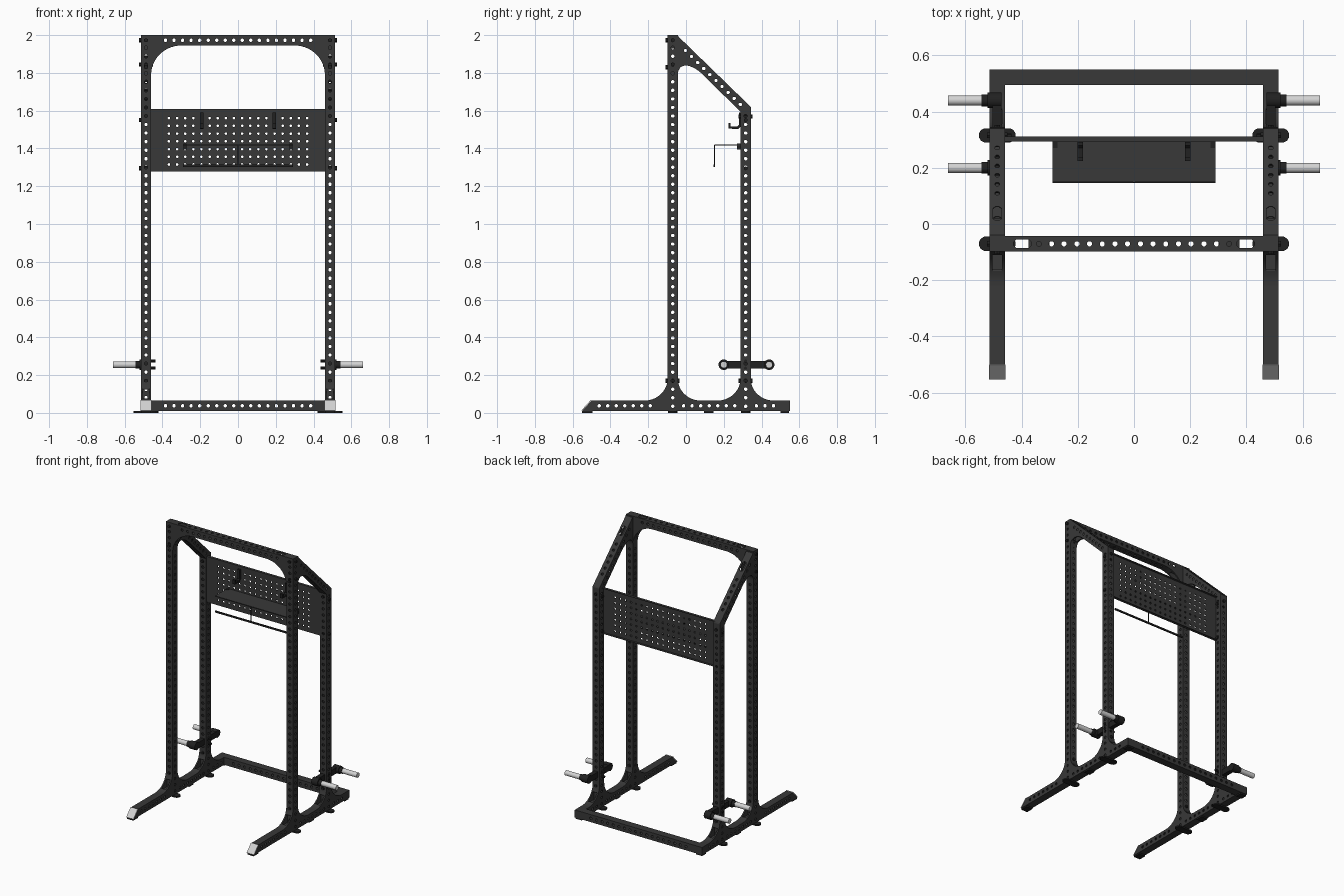
import bpy, bmesh, math
from mathutils import Vector as V
from mathutils.geometry import delaunay_2d_cdt

if "Cube" in bpy.data.objects:
    bpy.data.objects.remove(bpy.data.objects["Cube"])

X, Y, Z = V((1, 0, 0)), V((0, 1, 0)), V((0, 0, 1))
W, T, PITCH, R = 0.055, 0.004, 0.0452, 0.0095   # tube width, wall, hole pitch, hole radius
PX = 0.487                                       # post centre line


def material(name, value):
    m = bpy.data.materials.new(name)
    m.use_nodes = True
    colour = (value, value, value, 1)
    m.diffuse_color = colour
    m.node_tree.nodes["Principled BSDF"].inputs["Base Color"].default_value = colour
    return m


FRAME = material("charcoal_steel", 0.04)
BLACK = material("black_fittings", 0.015)
LIGHT = material("light_grey", 0.65)


def finish(bm, name, mat, smooth=False):
    bmesh.ops.recalc_face_normals(bm, faces=bm.faces)
    me = bpy.data.meshes.new(name)
    bm.to_mesh(me)
    bm.free()
    me.materials.append(mat)
    ob = bpy.data.objects.new(name, me)
    bpy.context.collection.objects.link(ob)
    if smooth:
        bpy.ops.object.select_all(action='DESELECT')
        ob.select_set(True)
        bpy.context.view_layer.objects.active = ob
        bpy.ops.object.shade_smooth_by_angle()
    return ob


def ring(x, y, r, half=0.0, n=8):
    """Circle, or a slot when half > 0."""
    pts = []
    for k in range(n):
        a = (k + 0.5) * 2 * math.pi / n
        pts.append((x + math.copysign(half, math.cos(a)) + r * math.cos(a), y + r * math.sin(a)))
    return pts


def plate(bm, o, u, v, t, outline, holes=()):
    """Flat outline with convex holes, thickened by t along u x v."""
    w = u.cross(v).normalized() * t
    loops = [list(outline)] + list(holes)
    pts = [p for loop in loops for p in loop]
    owner = [i for i, loop in enumerate(loops) for _ in loop]
    lo = [bm.verts.new(o + u * x + v * y) for x, y in pts]
    hi = [bm.verts.new(p.co + w) for p in lo]
    edges, start = [], 0
    for loop in loops:
        n = len(loop)
        edges += [(start + i, start + (i + 1) % n) for i in range(n)]
        start += n
    faces = [list(range(len(pts)))]
    if holes:
        out = delaunay_2d_cdt([V(p) for p in pts], edges, [], 0, 1e-6)
        tris = [[out[3][i][0] for i in f] for f in out[2]]
        faces = [f for f in tris if owner[f[0]] == 0 or len({owner[i] for i in f}) > 1]
    for f in faces:
        bm.faces.new([lo[i] for i in f])
        bm.faces.new([hi[i] for i in reversed(f)])
    for a, b in edges:
        bm.faces.new((lo[a], lo[b], hi[b], hi[a]))


def rect(w, h):
    return [(0, 0), (w, 0), (w, h), (0, h)]


def beam(name, s0, s1, t1, t0, side=(), edge=()):
    """Hollow square tube; side = hole positions, edge = (position, half slot length, radius)."""
    s0, s1, t1, t0 = map(V, (s0, s1, t1, t0))
    u = (t0 - s0).normalized()
    v = (s1 - s0 - u * (s1 - s0).dot(u)).normalized()
    w = u.cross(v)
    quad = [((p - s0).dot(u), (p - s0).dot(v)) for p in (s0, t0, t1, s1)]
    h = quad[3][1]
    bm = bmesh.new()
    for k in (1, -1):
        plate(bm, s0 - w * W / 2 * k, u, v, T * k, quad, [ring(a, h / 2, R) for a in side])
    for a, b, k, shift in ((s0, t0, -1, 0), (s1, t1, 1, quad[3][0])):
        holes = [ring(p - shift, W / 2, r, half) for p, half, r in edge]
        plate(bm, a - w * W / 2, (b - a).normalized(), w, T * k, rect((b - a).length, W), holes)
    for a, b, k in ((s0, s1, 1), (t0, t1, -1)):
        plate(bm, a - w * W / 2, (b - a).normalized(), w, T * k, rect((b - a).length, W))
    return finish(bm, name, FRAME)


def row(start, n):
    return [start + i * PITCH for i in range(n)]


def round_holes(positions):
    return [(p, 0, R) for p in positions]


def box(name, lo, hi, mat=FRAME):
    bm = bmesh.new()
    d = V(hi) - V(lo)
    plate(bm, V(lo), X, Y, d.z, rect(d.x, d.y))
    return finish(bm, name, mat)


def rod(name, o, axis, length, r, mat=BLACK, n=24):
    bm = bmesh.new()
    u = Y if abs(axis.x) > 0.5 else X
    plate(bm, V(o), u, axis.cross(u), length, ring(0, 0, r, n=n))
    return finish(bm, name, mat, n > 8)


def gusset(name, o, u, v, c, p, q, k=0.55):
    """Two concave cheek plates with a curved web left open in the middle."""
    c, p, q = V(c), V(p), V(q)
    h0, h1 = p.lerp(c, k), q.lerp(c, k)
    arc = []
    for i in range(15):
        t = i / 14
        m = 1 - t
        arc.append(p * m ** 3 + h0 * 3 * m * m * t + h1 * 3 * m * t * t + q * t ** 3)
    w = u.cross(v)
    bm = bmesh.new()
    for s in (1, -1):
        plate(bm, o - w * W / 2 * s, u, v, 0.01 * s, [c] + arc)
    for part in (arc[:5], arc[-5:]):
        inner = [a + (c - a).normalized() * 0.006 for a in reversed(part)]
        plate(bm, o - w * W / 2, u, v, W, part + inner)
    return finish(bm, name, FRAME, True)


F0, F1, B0, B1 = -0.098, -0.043, 0.288, 0.343    # front and back faces of the posts
LOW, TOP = 0.01, 0.065                           # base tube heights

for s, side_name in ((1, "left"), (-1, "right")):
    x = PX * s
    o = V((x, 0, 0))

    # Uprights and sloping top rail
    holes = row(0.025, 43)
    beam(side_name + "_front_post", (x, F0, LOW), (x, F1, LOW), (x, F1, 2), (x, F0, 2),
         holes, round_holes(holes))
    holes = row(0.025, 35)
    beam(side_name + "_rear_post", (x, B0, LOW), (x, B1, LOW), (x, B1, 1.62), (x, B0, 1.595),
         holes, round_holes(holes))
    beam(side_name + "_sloping_rail", (x, F1, 1.92), (x, F1, 1.995), (x, B1, 1.62), (x, B0, 1.595),
         row(0.03, 10), [(0.06, 0.02, 0.016)] + round_holes(row(0.16, 6)))

    # Base runners
    beam(side_name + "_front_foot", (x, -0.55, LOW), (x, -0.5, TOP), (x, F0, TOP), (x, F0, LOW), row(0.09, 7))
    beam(side_name + "_middle_runner", (x, F1, LOW), (x, F1, TOP), (x, B0, TOP), (x, B0, LOW), row(0.03, 7))
    beam(side_name + "_rear_runner", (x, B1, LOW), (x, B1, TOP), (x, 0.55, TOP), (x, 0.55, LOW), row(0.03, 3))
    bm = bmesh.new()
    slope = V((0, 0.05, 0.055))
    plate(bm, V((x - 0.029, -0.55, LOW)), X, slope.normalized(), 0.005, rect(0.058, slope.length))
    finish(bm, side_name + "_foot_cap", LIGHT)

    # Floor pads and anchor plates
    box(side_name + "_front_pad", (x - 0.025, -0.55, 0), (x + 0.025, -0.495, LOW), BLACK)
    box(side_name + "_middle_pad", (x - 0.025, 0.095, 0), (x + 0.025, 0.145, LOW), BLACK)
    box(side_name + "_rear_pad", (x - 0.025, 0.5, 0), (x + 0.025, 0.545, LOW), BLACK)
    for y in (-0.0705, 0.3155):
        bm = bmesh.new()
        plate(bm, V((0, 0, 0)), X, Y, LOW, ring(x, y, 0.026, 0.04, 12))
        finish(bm, side_name + "_anchor_plate", BLACK)

    # Corner gussets
    for y, d in ((F0, -1), (F1, 1), (B0, -1), (B1, 1)):
        gusset(side_name + "_base_gusset", o, Y, Z, (y, TOP), (y, 0.18), (y + 0.122 * d, TOP))
    gusset(side_name + "_rail_gusset", o, Y, Z, (F1, 1.92), (F1, 1.79), (0.09, 1.79), 0.5)
    gusset(side_name + "_top_gusset", V((0, -0.0705, 0)), X, Z,
           (0.46 * s, 1.945), (0.46 * s, 1.79), (0.3 * s, 1.945))

    # Bolts through the posts
    for y, z in ((-0.0705, 1.973), (-0.0705, 1.845), (0.3155, 1.55), (0.3155, 1.295)):
        rod(side_name + "_cross_bolt", (x - 0.037, y, z), X, 0.074, 0.011, BLACK, 6)
    for y, z in ((-0.0705, 1.973), (-0.0705, 1.83), (-0.0705, 0.17), (0.3155, 0.17), (0.3155, 1.57)):
        rod(side_name + "_long_bolt", (x, y - 0.037, z), Y, 0.074, 0.011, BLACK, 6)

    # Weight storage arm with two pegs
    box(side_name + "_storage_arm", (x - 0.016, 0.195, 0.234), (x + 0.016, 0.44, 0.276), BLACK)
    for z in (0.237, 0.275):
        rod(side_name + "_arm_pin", (x - 0.05 * s, 0.3155, z), X * s, 0.085, 0.008, BLACK, 8)
    for y in (0.2, 0.44):
        rod(side_name + "_peg_hub", (x - 0.016 * s, y, 0.255), X * s, 0.05, 0.028)
        rod(side_name + "_peg_collar", (x + 0.034 * s, y, 0.255), X * s, 0.022, 0.021)
        rod(side_name + "_weight_peg", (x + 0.05 * s, y, 0.255), X * s, 0.125, 0.018, LIGHT)

    # Accessory hook
    bm = bmesh.new()
    plate(bm, V((0.192 * s - 0.01, 0, 0)), Y, Z, 0.02,
          [(0.292, 1.59), (0.28, 1.59), (0.28, 1.525), (0.27, 1.515), (0.236, 1.515),
           (0.236, 1.535), (0.225, 1.535), (0.225, 1.505), (0.277, 1.503), (0.292, 1.52)])
    finish(bm, side_name + "_hook", BLACK)
    box(side_name + "_shelf_bracket", (0.28 * s - 0.008, 0.27, 1.395), (0.28 * s + 0.008, 0.292, 1.425), BLACK)

# Cross members
slots = [(0.46 + 0.397 * s, 0.0165, 0.0165) for s in (-1, 1)]
beam("top_crossbar", (-0.46, F0, 1.945), (-0.46, F0, 2), (0.46, F0, 2), (0.46, F0, 1.945)).hide_render = False
bpy.data.objects.remove(bpy.data.objects["top_crossbar"])
yc = (F0 + F1) / 2
beam("top_crossbar", (-0.46, yc, 1.945), (-0.46, yc, 2), (0.46, yc, 2), (0.46, yc, 1.945),
     row(0.076, 18), round_holes(row(0.121, 16)) + slots)
yr = 0.55 - W / 2
beam("rear_base_crossbar", (-0.46, yr, LOW), (-0.46, yr, TOP), (0.46, yr, TOP), (0.46, yr, LOW), row(0.076, 18))

# Perforated panel with folded edges
bm = bmesh.new()
dots = [ring((i - 8.5) * 0.043, 1.315 + j * 0.041, 0.0072) for i in range(18) for j in range(7)]
plate(bm, V((0, 0.298, 0)), X, Z, 0.005, [(-0.46, 1.277), (0.46, 1.277), (0.46, 1.61), (-0.46, 1.61)], dots)
finish(bm, "perforated_panel", FRAME)
for z in (1.277, 1.606):
    box("panel_flange", (-0.46, 0.293, z), (0.46, 0.312, z + 0.004))

# Shelf with a hanging retainer bar
box("shelf", (-0.29, 0.15, 1.416), (0.29, 0.294, 1.422))
box("shelf_hanger", (-0.003, 0.147, 1.305), (0.003, 0.153, 1.418), BLACK)
box("shelf_retainer_bar", (-0.29, 0.146, 1.302), (0.29, 0.154, 1.314), BLACK)
